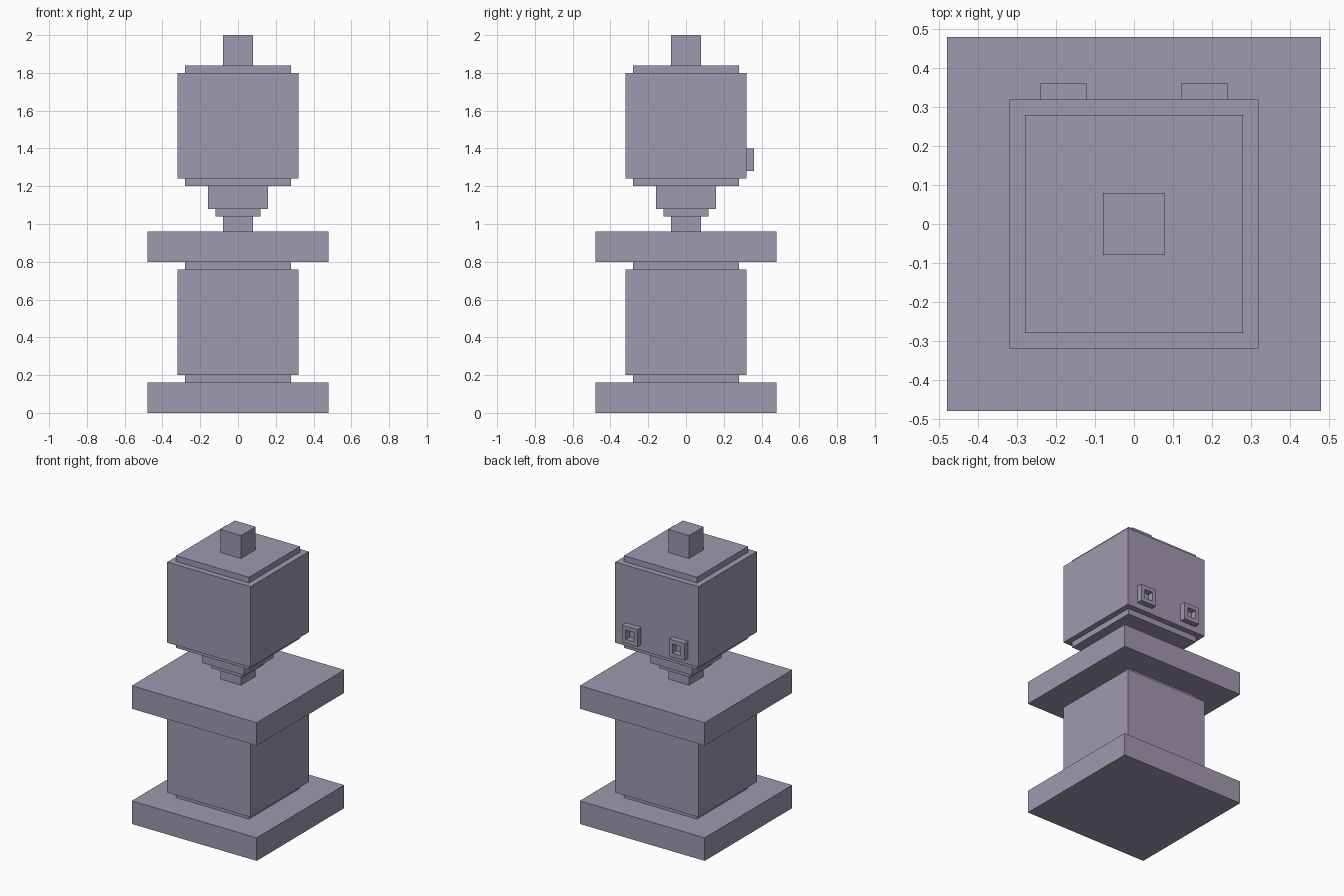
import bpy
import bmesh
from mathutils import Vector

cube = bpy.data.objects.get("Cube")
if cube:
    bpy.data.objects.remove(cube, do_unlink=True)

# One muted violet-grey material
stone = bpy.data.materials.new("violet_grey")
stone.use_nodes = True
colour = (0.352, 0.314, 0.434, 1.0)
stone.diffuse_color = colour
stone.node_tree.nodes["Principled BSDF"].inputs["Base Color"].default_value = colour


def make_object(name, bm):
    mesh = bpy.data.meshes.new(name)
    bm.to_mesh(mesh)
    bm.free()
    mesh.materials.append(stone)
    obj = bpy.data.objects.new(name, mesh)
    bpy.context.collection.objects.link(obj)
    return obj


def box_mesh(centre, size):
    bm = bmesh.new()
    bmesh.ops.create_cube(bm, size=1)
    bmesh.ops.scale(bm, vec=size, verts=bm.verts)
    bmesh.ops.translate(bm, vec=centre, verts=bm.verts)
    return bm


# Stacked square slabs, bottom to top: name, width, height
stack = [
    ("base_plate", 0.96, 0.16),
    ("lower_block_bottom_step", 0.56, 0.04),
    ("lower_block", 0.64, 0.56),
    ("lower_block_top_step", 0.56, 0.04),
    ("middle_plate", 0.96, 0.16),
    ("neck", 0.16, 0.08),
    ("neck_collar", 0.24, 0.04),
    ("head_mount", 0.32, 0.12),
    ("head_bottom_step", 0.56, 0.04),
    ("head_block", 0.64, 0.56),
    ("head_top_step", 0.56, 0.04),
    ("top_knob", 0.16, 0.16),
]
z = 0.0
for name, width, height in stack:
    make_object(name, box_mesh((0, 0, z + height / 2), (width, width, height)))
    z += height


# Square sockets with a hollow centre on the back of the head
def socket(name, x):
    depth = 0.04
    bm = box_mesh((x, 0.34, 1.34), (0.12, depth, 0.12))
    outer = max(bm.faces, key=lambda f: f.calc_center_median().y)
    hidden = min(bm.faces, key=lambda f: f.calc_center_median().y)
    bmesh.ops.inset_region(bm, faces=[outer], thickness=0.04)
    floor = bmesh.ops.extrude_discrete_faces(bm, faces=[outer])["faces"][0]
    bmesh.ops.translate(bm, vec=Vector((0, -depth, 0)), verts=floor.verts)
    # The head wall closes the hole
    bmesh.ops.delete(bm, geom=[floor, hidden], context="FACES")
    make_object(name, bm)


socket("left_back_socket", 0.18)
socket("right_back_socket", -0.18)
